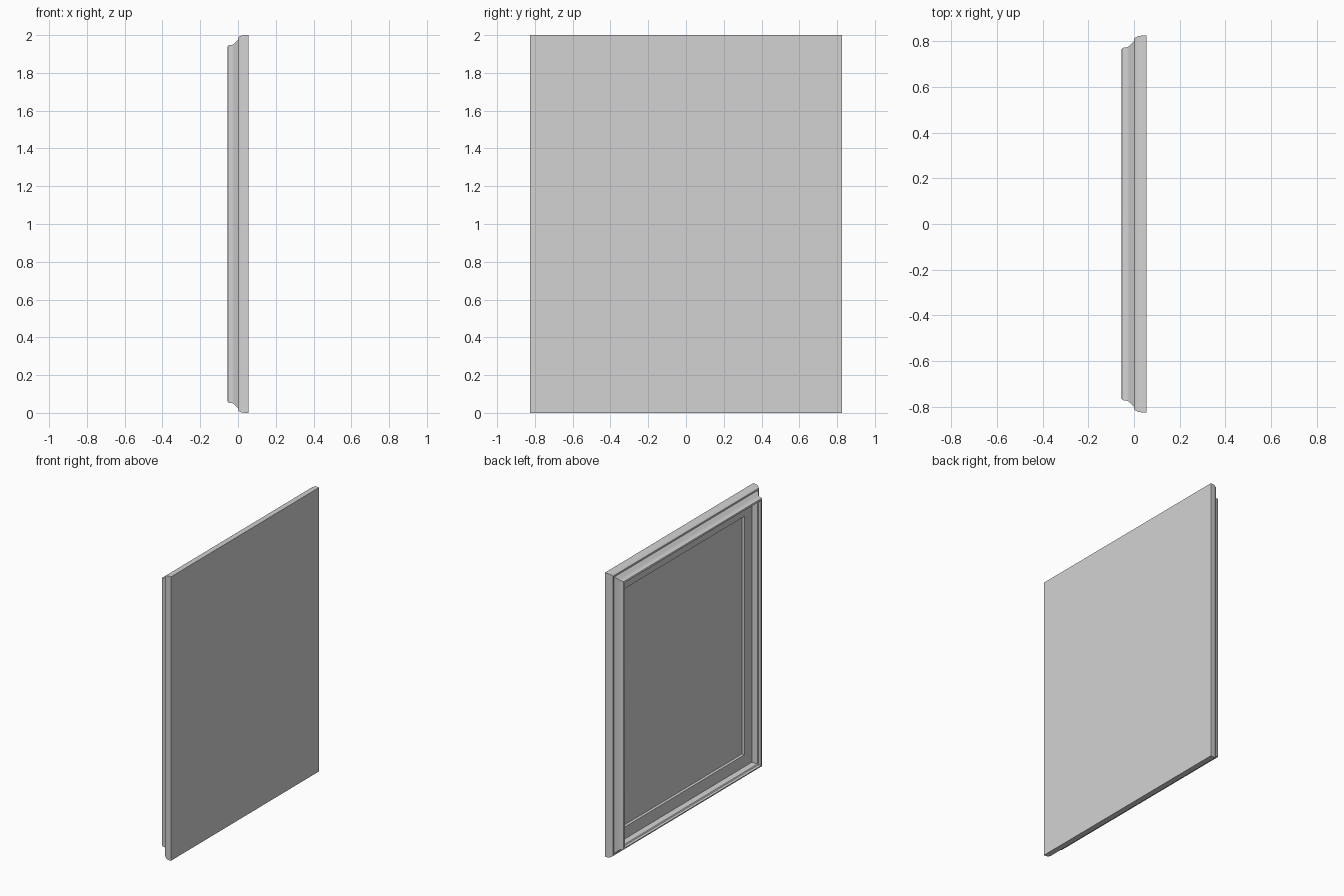
import bpy, bmesh, math

cube = bpy.data.objects.get("Cube")
if cube:
    bpy.data.objects.remove(cube, do_unlink=True)

HALF_WIDTH, HEIGHT = 0.825, 2.0

grey = bpy.data.materials.new("plain grey")
grey.use_nodes = True
colour = (0.65, 0.65, 0.65, 1)
grey.diffuse_color = colour
grey.node_tree.nodes["Principled BSDF"].inputs["Base Color"].default_value = colour

# Moulding section as (depth x, inset from the outer edge), back to front to recess
section = [
    (0.055, 0.0), (0.035, 0.0), (0.018, 0.003), (0.007, 0.008), (0.0, 0.015),  # rounded edge
    (0.0, 0.026), (-0.012, 0.036), (-0.022, 0.047), (-0.032, 0.052),           # cove
    (-0.046, 0.053), (-0.052, 0.056), (-0.055, 0.062),                         # raised bead
    (-0.055, 0.066), (-0.035, 0.066), (-0.03, 0.072), (-0.015, 0.072),         # inner steps
    (0.01, 0.076), (0.01, 0.16), (0.03, 0.16),                                 # ledge and recess
]


def ring(bm, x, inset):
    """One mitred rectangle of the moulding."""
    w, low, high = HALF_WIDTH - inset, inset, HEIGHT - inset
    return [bm.verts.new((x, y, z)) for y, z in ((-w, low), (w, low), (w, high), (-w, high))]


# Framed panel: sweep the section around the rectangle, then close back and recess
bm = bmesh.new()
rings = [ring(bm, x, inset) for x, inset in section]
for a, b in zip(rings, rings[1:]):
    for i in range(4):
        j = (i + 1) % 4
        bm.faces.new((a[i], a[j], b[j], b[i]))
bm.faces.new(rings[0])
bm.faces.new(rings[-1])
bmesh.ops.recalc_face_normals(bm, faces=bm.faces)

mesh = bpy.data.meshes.new("framed_panel")
bm.to_mesh(mesh)
bm.free()
mesh.materials.append(grey)
panel = bpy.data.objects.new("framed_panel", mesh)
bpy.context.collection.objects.link(panel)

# Soft curves, crisp steps
bpy.ops.object.select_all(action="DESELECT")
panel.select_set(True)
bpy.context.view_layer.objects.active = panel
bpy.ops.object.shade_smooth_by_angle(angle=math.radians(35))
